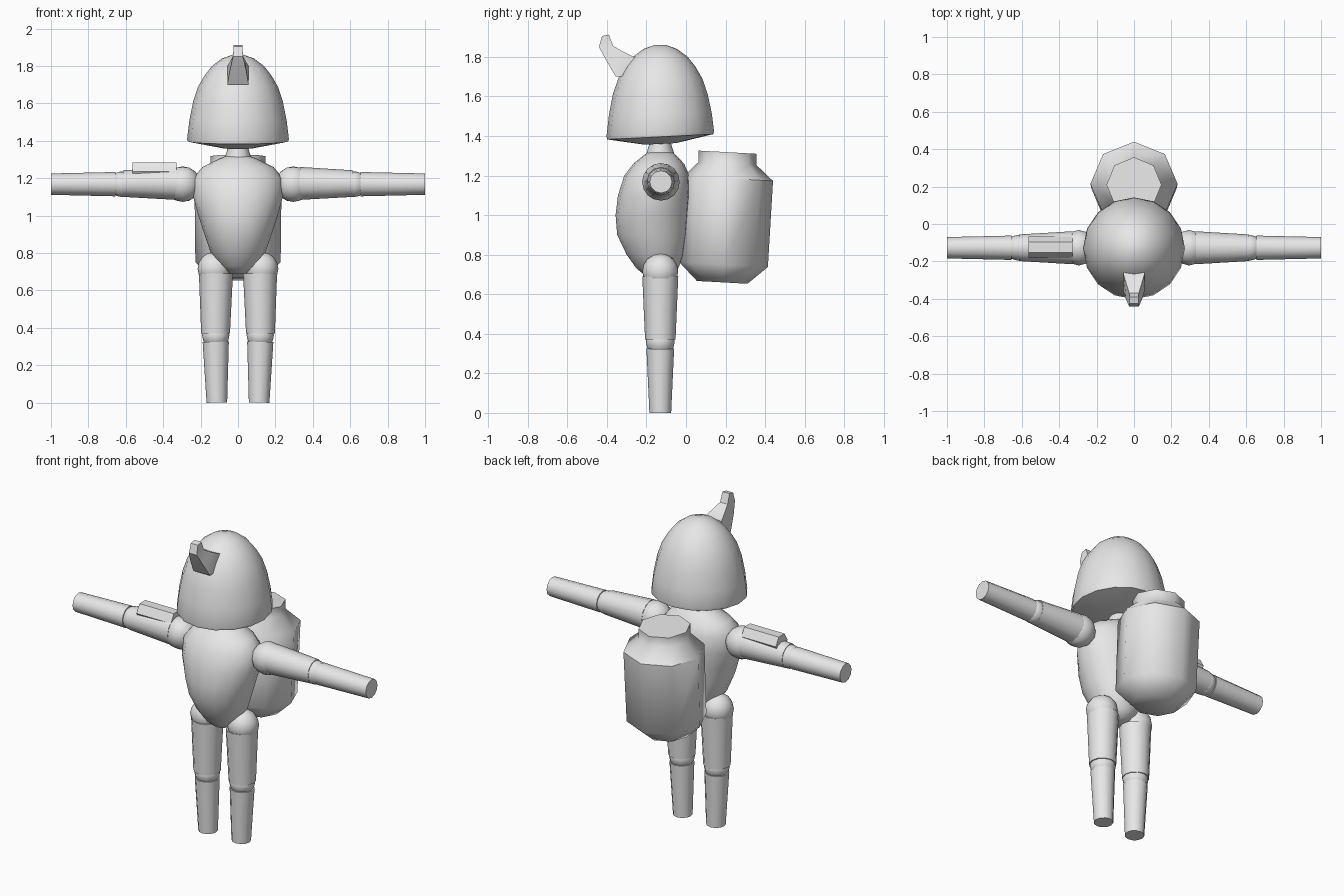
import bpy, bmesh, math
from mathutils import Matrix, Vector

if "Cube" in bpy.data.objects:
    bpy.data.objects.remove(bpy.data.objects["Cube"])

grey = bpy.data.materials.new("plain grey")
grey.diffuse_color = (0.8, 0.8, 0.8, 1)
grey.use_nodes = True
grey.node_tree.nodes["Principled BSDF"].inputs["Base Color"].default_value = grey.diffuse_color
BODY_Y = -0.13


def finish(bm, name, angle):
    bmesh.ops.recalc_face_normals(bm, faces=bm.faces)
    mesh = bpy.data.meshes.new(name)
    bm.to_mesh(mesh)
    bm.free()
    mesh.materials.append(grey)
    ob = bpy.data.objects.new(name, mesh)
    bpy.context.collection.objects.link(ob)
    bpy.ops.object.select_all(action='DESELECT')
    ob.select_set(True)
    bpy.context.view_layer.objects.active = ob
    if angle:
        bpy.ops.object.shade_smooth_by_angle(angle=math.radians(angle))
    return ob


def skin(name, rings, angle):
    """Bridge equal rings of points and cap both ends."""
    bm = bmesh.new()
    loops = [[bm.verts.new(p) for p in ring] for ring in rings]
    n = len(loops[0])
    for a, b in zip(loops, loops[1:]):
        for i in range(n):
            j = (i + 1) % n
            bm.faces.new((a[i], a[j], b[j], b[i]))
    bm.faces.new(loops[0])
    bm.faces.new(loops[-1])
    return finish(bm, name, angle)


def stack(name, profile, sides, angle, slope=0.0):
    """Profile rows: height, centre y, half width x, half depth y."""
    rings = []
    for z, cy, rx, ry in profile:
        ring = []
        for i in range(sides):
            t = 2 * math.pi * i / sides + math.pi / 2
            dy = ry * math.sin(t)
            ring.append((rx * math.cos(t), cy + dy, z + slope * dy))
        rings.append(ring)
    return skin(name, rings, angle)


def tube(name, p, q, r1, r2, sides=12, angle=50, spin=0.0):
    p, q = Vector(p), Vector(q)
    rot = (q - p).to_track_quat('Z', 'Y').to_matrix().to_4x4()
    bm = bmesh.new()
    bmesh.ops.create_cone(bm, cap_ends=True, segments=sides, radius1=r1, radius2=r2,
                          depth=(q - p).length,
                          matrix=Matrix.Translation((p + q) / 2) @ rot @ Matrix.Rotation(spin, 4, 'Z'))
    return finish(bm, name, angle)


def ball(name, centre, r):
    bm = bmesh.new()
    bmesh.ops.create_uvsphere(bm, u_segments=12, v_segments=8, radius=r,
                              matrix=Matrix.Translation(centre))
    return finish(bm, name, 60)


# Torso and neck
stack("torso", [(0.69, -0.14, 0.05, 0.06), (0.73, -0.145, 0.10, 0.105),
                (0.80, -0.155, 0.145, 0.145), (0.90, -0.17, 0.18, 0.178),
                (1.00, -0.17, 0.212, 0.186), (1.10, -0.16, 0.24, 0.184),
                (1.20, -0.147, 0.24, 0.165), (1.26, -0.138, 0.19, 0.128),
                (1.30, -0.132, 0.11, 0.085), (1.32, -0.13, 0.06, 0.06)], 16, 60)
stack("neck", [(1.28, BODY_Y, 0.08, 0.08), (1.36, BODY_Y, 0.055, 0.055),
               (1.42, BODY_Y, 0.055, 0.055)], 12, 50)

# Domed helmet with a shallow underside and slightly tilted rim
dome = [(1.36, 0.08), (1.396, 0.268), (1.41, 0.272), (1.51, 0.26), (1.61, 0.24),
        (1.69, 0.213), (1.75, 0.178), (1.80, 0.139), (1.84, 0.085), (1.86, 0.03)]
helmet = stack("helmet", [(z, BODY_Y, r, r) for z, r in dome], 16, 50)
for v in helmet.data.vertices:
    fade = max(0, min(1, (1.6 - v.co.z) / 0.2))
    v.co.z += 0.05 * (v.co.y - BODY_Y) * fade

# Bent horn on the brow
horn = [((-0.28, 1.70), (-0.19, 1.79), 0.058), ((-0.355, 1.70), (-0.265, 1.80), 0.057),
        ((-0.405, 1.785), (-0.315, 1.825), 0.042), ((-0.44, 1.85), (-0.368, 1.855), 0.026),
        ((-0.425, 1.905), (-0.39, 1.912), 0.024)]
skin("horn", [[(-w, a[0], a[1]), (w, a[0], a[1]), (w, b[0], b[1]), (-w, b[0], b[1])]
              for a, b, w in horn], 30)

# Eight-sided backpack canister leaning slightly
stack("backpack", [(0.66, 0.183, 0.135, 0.128), (0.75, 0.19, 0.228, 0.224),
                   (1.185, 0.215, 0.233, 0.225), (1.26, 0.21, 0.147, 0.147),
                   (1.318, 0.21, 0.147, 0.147)], 8, 47, slope=-0.055)

# Limbs on both sides
for side, s in (("left", 1), ("right", -1)):
    y, z = -0.127, 1.168
    ball(side + "_shoulder", (s * 0.295, y, z), 0.095)
    tube(side + "_upper_arm", (s * 0.33, y, z + 0.004), (s * 0.615, y, z + 0.003), 0.088, 0.071)
    ball(side + "_elbow", (s * 0.62, y, z), 0.069)
    tube(side + "_forearm", (s * 0.655, y, z), (s, y, z), 0.065, 0.057)
    ball(side + "_hip", (s * 0.125, BODY_Y, 0.715), 0.091)
    tube(side + "_thigh", (s * 0.118, BODY_Y, 0.69), (s * 0.12, BODY_Y, 0.37), 0.091, 0.077)
    ball(side + "_knee", (s * 0.119, BODY_Y, 0.36), 0.073)
    tube(side + "_shin", (s * 0.119, BODY_Y, 0.325), (s * 0.113, BODY_Y, 0.0), 0.07, 0.055)

# Six-sided device on one upper arm
tube("arm_device", (-0.565, -0.125, 1.235), (-0.33, -0.125, 1.235), 0.057, 0.057, 6, 30,
     spin=math.radians(30))
dev = bpy.data.objects["arm_device"]
# keep the flat facet on top
top = max(v.co.z for v in dev.data.vertices)
if sum(abs(v.co.z - top) < 1e-4 for v in dev.data.vertices) < 4:
    dev.data.transform(Matrix.Translation((0, -0.125, 1.235)) @ Matrix.Rotation(math.radians(30), 4, 'X')
                       @ Matrix.Translation((0, 0.125, -1.235)))
